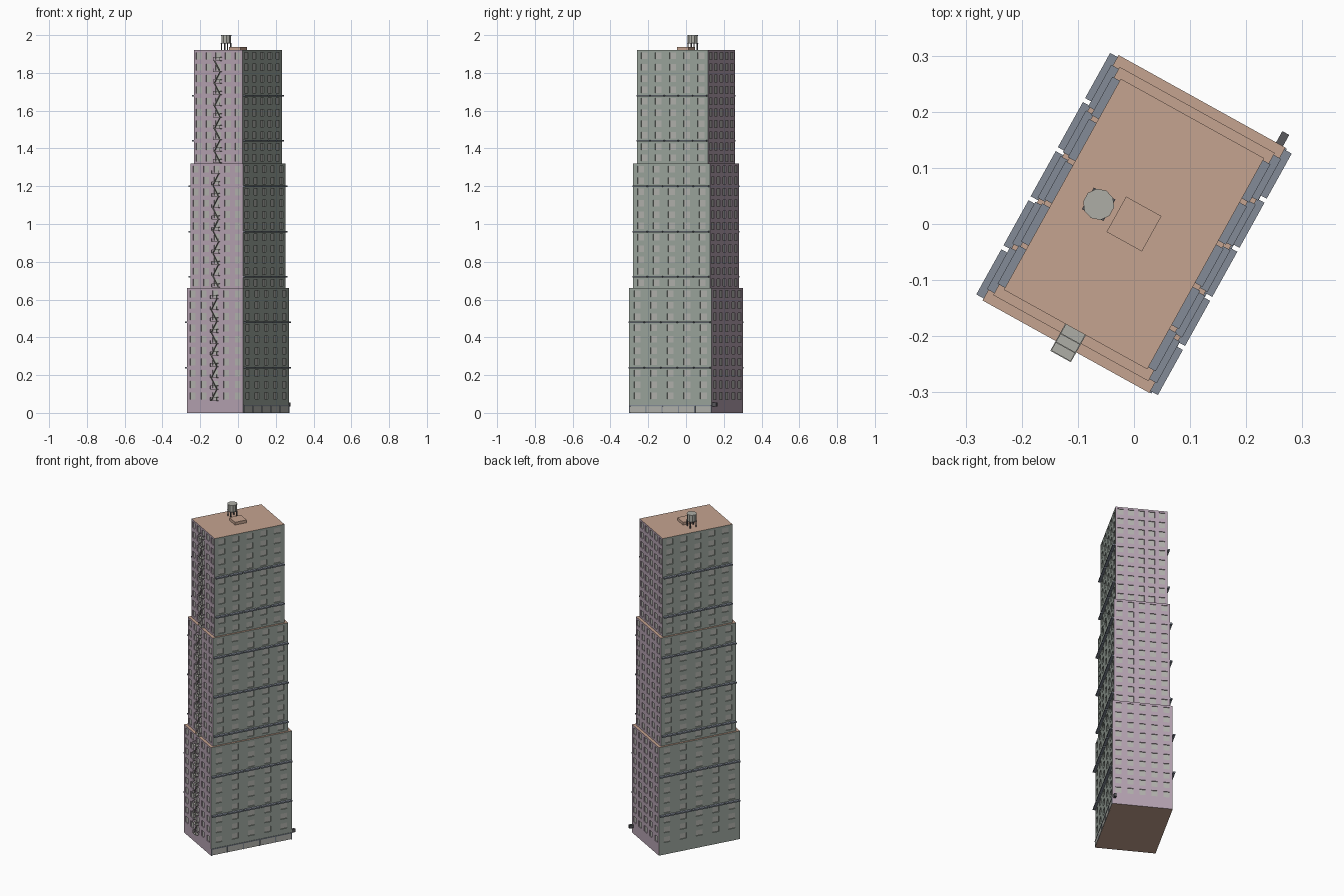
import bpy, bmesh, math
from mathutils import Vector, Matrix

if "Cube" in bpy.data.objects:
    bpy.data.objects.remove(bpy.data.objects["Cube"])

ROT = Matrix.Rotation(math.radians(-29), 4, 'Z')   # the tower stands turned on its plot
FLOOR = 0.06


def mat(name, c):
    m = bpy.data.materials.new(name)
    m.diffuse_color = (*c, 1)
    m.use_nodes = True
    m.node_tree.nodes["Principled BSDF"].inputs["Base Color"].default_value = m.diffuse_color
    return m


PINK = mat("end_wall", (0.46, 0.36, 0.44))
GREEN = mat("side_wall", (0.33, 0.38, 0.34))
ROOF = mat("roof_tile", (0.56, 0.37, 0.28))
GLASS = mat("pane", (0.45, 0.45, 0.42))
SLATE = mat("slate", (0.23, 0.26, 0.31))
METAL = mat("metal", (0.42, 0.42, 0.38))
DARK = mat("dark_metal", (0.10, 0.10, 0.11))


def finish(name, bm, mats, fix_normals=True):
    if fix_normals:
        bmesh.ops.recalc_face_normals(bm, faces=bm.faces)
    me = bpy.data.meshes.new(name)
    bm.to_mesh(me)
    bm.free()
    for m in mats:
        me.materials.append(m)
    ob = bpy.data.objects.new(name, me)
    ob.matrix_world = ROT
    bpy.context.collection.objects.link(ob)
    return ob


def box(bm, c, s, rot=Matrix.Identity(4)):
    m = Matrix.Translation(c) @ rot @ Matrix.Diagonal((*s, 1))
    bmesh.ops.create_cube(bm, size=1, matrix=m)


def cyl(bm, c, r1, r2, h, n):
    bmesh.ops.create_cone(bm, segments=n, radius1=r1, radius2=r2, depth=h,
                          cap_ends=True, matrix=Matrix.Translation(c))


def wall(bm, n, dist, width, z0, floors, first, cols, ww, wh, mi):
    """Gridded wall with recessed windows; n is the outward normal."""
    u = Vector((0, 0, 1)).cross(n)
    P = lambda a, z, d=0.0: n * (dist - d) + u * a + Vector((0, 0, z))

    def quad(pts, m):
        bm.faces.new([bm.verts.new(p) for p in pts]).material_index = m

    xs, zs = [-width / 2], [z0]
    for i in range(cols):
        c = -width / 2 + (i + 0.5) * width / cols
        xs += [c - ww / 2, c + ww / 2]
    for j in range(first, floors):
        c = z0 + (j + 0.5) * FLOOR
        zs += [c - wh / 2, c + wh / 2]
    xs.append(width / 2)
    zs.append(z0 + floors * FLOOR)
    d = 0.005
    for i in range(len(xs) - 1):
        for j in range(len(zs) - 1):
            c = [(xs[i], zs[j]), (xs[i + 1], zs[j]), (xs[i + 1], zs[j + 1]), (xs[i], zs[j + 1])]
            if i % 2 and j % 2:
                quad([P(*p, d) for p in c], 3)
                for k in range(4):
                    a, b = c[k], c[(k + 1) % 4]
                    quad([P(*a), P(*b), P(*b, d), P(*a, d)], mi)
            else:
                quad([P(*p) for p in c], mi)


# half width, half depth, base height, floor count, first windowed floor
TIERS = [(0.170, 0.250, 0.0, 11, 1), (0.158, 0.2325, 0.66, 11, 0), (0.146, 0.215, 1.32, 10, 0)]
X, Y = Vector((1, 0, 0)), Vector((0, 1, 0))

for t, (a, b, z0, nf, first) in enumerate(TIERS):
    # tier body with window walls, roof and underside
    bm = bmesh.new()
    for s in (1, -1):
        wall(bm, X * s, a, 2 * b, z0, nf, first, 5, 0.040, 0.034, 1)
        wall(bm, Y * s, b, 2 * a, z0, nf, first, 5, 0.034, 0.036, 0)
    for z, k in ((z0 + nf * FLOOR, 1), (z0, -1)):
        f = bm.faces.new([bm.verts.new((x, y, z)) for x, y in
                          [(-a, -b), (a, -b), (a, b), (-a, b)][::k]])
        f.material_index = 2
    bmesh.ops.remove_doubles(bm, verts=bm.verts, dist=1e-5)
    finish(f"tower_tier_{t + 1}", bm, [PINK, GREEN, ROOF, GLASS], False)

    # ledges along both long walls, five per row
    bm = bmesh.new()
    for k in range(1, 8):
        z = k * 0.24
        if z0 < z < z0 + nf * FLOOR:
            for s in (1, -1):
                for i in range(5):
                    y = -b + (i + 0.5) * 2 * b / 5
                    box(bm, (s * (a + 0.0065), y, z), (0.017, 2 * b / 5 - 0.008, 0.008))
    finish(f"window_ledges_{t + 1}", bm, [SLATE])

    # fire escape on the front end wall: landings, rails and zigzag stairs
    bm = bmesh.new()
    for j in range(first, nf):
        z = z0 + j * FLOOR + 0.005
        yo = -b - 0.02
        box(bm, (0, -b - 0.01, z), (0.042, 0.02, 0.003))
        box(bm, (0, yo + 0.001, z + 0.018), (0.042, 0.002, 0.002))
        for s in (1, -1):
            box(bm, (s * 0.02, yo + 0.001, z + 0.009), (0.002, 0.002, 0.018))
            box(bm, (s * 0.02, -b - 0.01, z + 0.018), (0.002, 0.02, 0.002))
        if j < nf - 1:
            ang = math.atan2(FLOOR, 0.034) * (1 if j % 2 else -1)
            box(bm, (0, -b - 0.013, z + FLOOR / 2), (math.hypot(FLOOR, 0.034), 0.008, 0.003),
                Matrix.Rotation(-ang, 4, 'Y'))
    finish(f"fire_escape_{t + 1}", bm, [METAL])

# shop front along the right long wall
bm = bmesh.new()
for i in range(5):
    box(bm, (0.170, -0.2 + i * 0.1, 0.018), (0.004, 0.092, 0.034))
finish("shop_windows", bm, [GLASS])
bm = bmesh.new()
box(bm, (0.170, 0, 0.038), (0.007, 0.498, 0.005))
for i in range(6):
    box(bm, (0.170, -0.246 + i * 0.0984, 0.018), (0.006, 0.006, 0.036))
finish("shop_frame", bm, [SLATE])

# small blade sign at the back corner
bm = bmesh.new()
box(bm, (0.158, 0.261, 0.045), (0.014, 0.024, 0.02))
finish("corner_sign", bm, [DARK])

# stair house on the roof
bm = bmesh.new()
box(bm, (0, 0, 1.928), (0.072, 0.072, 0.018))
finish("stair_house", bm, [ROOF])

# water tank on legs
cx, cy, _ = ROT.inverted() @ Vector((-0.063, 0.035, 0))
bm = bmesh.new()
cyl(bm, (cx, cy, 1.977), 0.026, 0.026, 0.038, 10)
cyl(bm, (cx, cy, 1.998), 0.028, 0.028, 0.004, 10)
finish("water_tank", bm, [METAL])
bm = bmesh.new()
for sx in (1, -1):
    for sy in (1, -1):
        box(bm, (cx + sx * 0.018, cy + sy * 0.018, 1.939), (0.005, 0.005, 0.04))
box(bm, (cx, cy, 1.957), (0.044, 0.044, 0.003))
finish("tank_legs", bm, [DARK])
